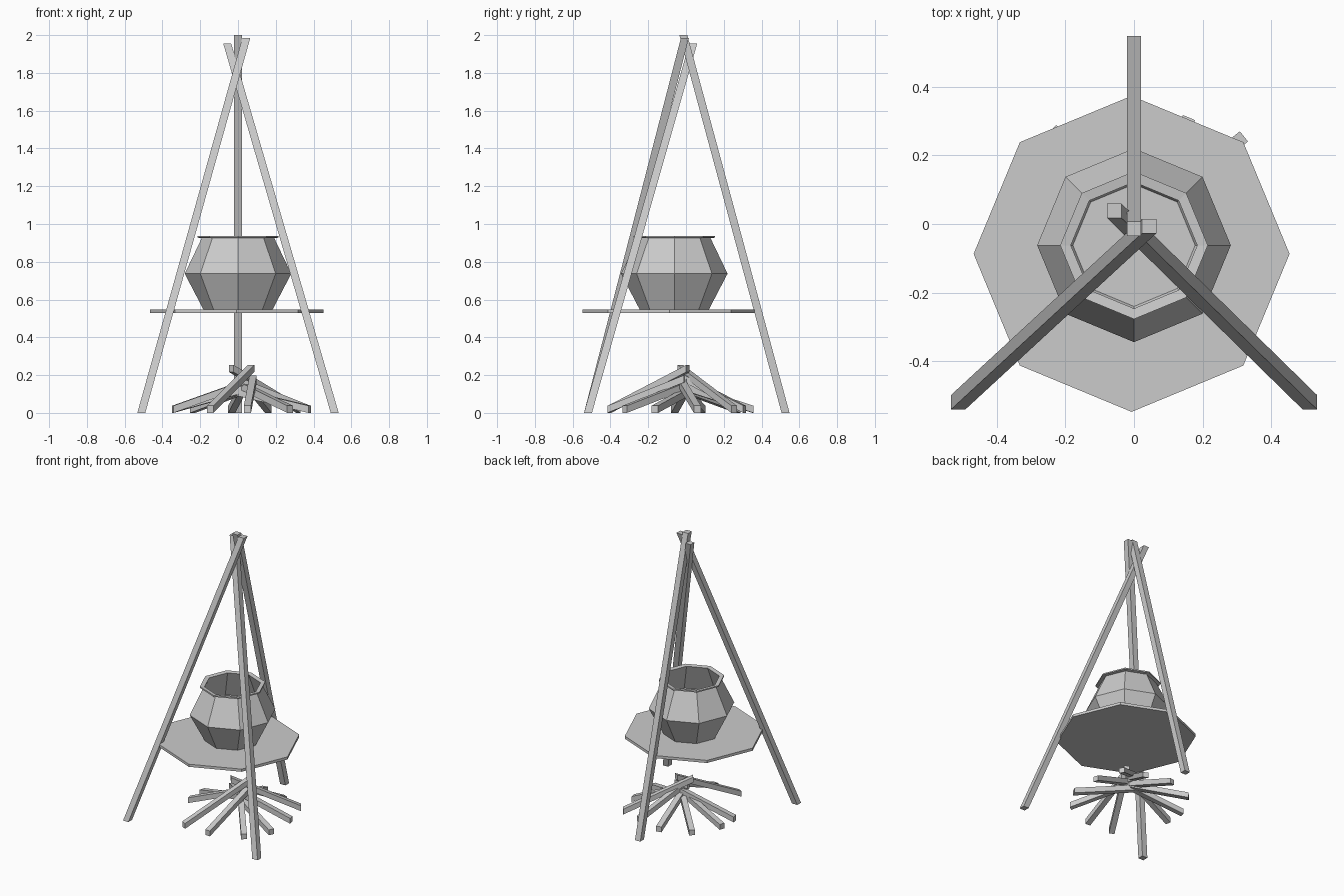
import bpy, bmesh, math
from mathutils import Vector

if "Cube" in bpy.data.objects:
    bpy.data.objects.remove(bpy.data.objects["Cube"])


def make_object(name, bm):
    bmesh.ops.recalc_face_normals(bm, faces=bm.faces)
    me = bpy.data.meshes.new(name)
    bm.to_mesh(me)
    bm.free()
    ob = bpy.data.objects.new(name, me)
    bpy.context.collection.objects.link(ob)
    return ob


def beam(name, start, end, side, up):
    """Four-sided bar whose end faces are spanned by side and up half-vectors."""
    bm = bmesh.new()
    side, up = Vector(side), Vector(up)
    rings = []
    for p in (Vector(start), Vector(end)):
        rings.append([bm.verts.new(p + side * i + up * j)
                      for i, j in ((-1, -1), (1, -1), (1, 1), (-1, 1))])
    a, b = rings
    bm.faces.new(a)
    bm.faces.new(b)
    for i in range(4):
        j = (i + 1) % 4
        bm.faces.new((a[i], a[j], b[j], b[i]))
    return make_object(name, bm)


def lathe(name, profile, center, sides=8):
    """Spin an (r, z) profile that starts and ends on flat caps."""
    bm = bmesh.new()
    rings = []
    for r, z in profile:
        rings.append([bm.verts.new((center[0] + r * math.cos(math.tau * k / sides),
                                    center[1] + r * math.sin(math.tau * k / sides), z))
                      for k in range(sides)])
    for a, b in zip(rings, rings[1:]):
        for i in range(sides):
            j = (i + 1) % sides
            bm.faces.new((a[i], a[j], b[j], b[i]))
    bm.faces.new(rings[0])
    bm.faces.new(rings[-1])
    return make_object(name, bm)


# Tripod poles, cut flat at ground and top
W = 0.021
for name, foot, tip in (
        ("back_pole", (0, 0.527, 0), (0, -0.014, 2.0)),
        ("front_left_pole", (-0.512, -0.519, 0), (0.044, -0.006, 1.985)),
        ("front_right_pole", (0.512, -0.519, 0), (-0.057, 0.038, 1.955))):
    beam(name, foot, tip, (W, 0, 0), (0, W, 0))

# Octagonal hanging plate
lathe("plate", [(0.46, 0.528), (0.46, 0.547)], (-0.007, -0.087))

# Hollow octagonal pot with a flared rim
lathe("pot", [(0.183, 0.547), (0.282, 0.737), (0.192, 0.925), (0.215, 0.928),
              (0.215, 0.937), (0.184, 0.933), (0.27, 0.737), (0.178, 0.556)],
      (0, -0.062))

# Firewood: outer end (x, y) on the ground, raised inner end (x, y, z)
sticks = [
    ((-0.147, -0.405), (0.07, 0.01, 0.235)),
    ((0.05, -0.415), (0.08, -0.01, 0.18)),
    ((0.275, -0.325), (0.01, 0.01, 0.15)),
    ((0.38, -0.165), (0.0, 0.0, 0.11)),
    ((0.38, 0.06), (0.0, -0.03, 0.17)),
    ((0.32, 0.255), (-0.035, -0.03, 0.235)),
    ((0.16, 0.31), (0.03, 0.0, 0.18)),
    ((-0.033, 0.355), (0.03, -0.02, 0.14)),
    ((-0.24, 0.275), (0.03, 0.0, 0.12)),
    ((-0.345, 0.085), (0.05, -0.02, 0.13)),
    ((-0.345, -0.06), (0.05, 0.02, 0.16)),
]
for n, (outer, inner) in enumerate(sticks):
    o = Vector((outer[0], outer[1], 0.019))
    i = Vector(inner)
    flat = Vector((i.x - o.x, i.y - o.y, 0)).normalized()
    side = Vector((-flat.y, flat.x, 0)) * 0.019
    beam(f"firewood_{n + 1}", o, i, side, (0, 0, 0.019))
